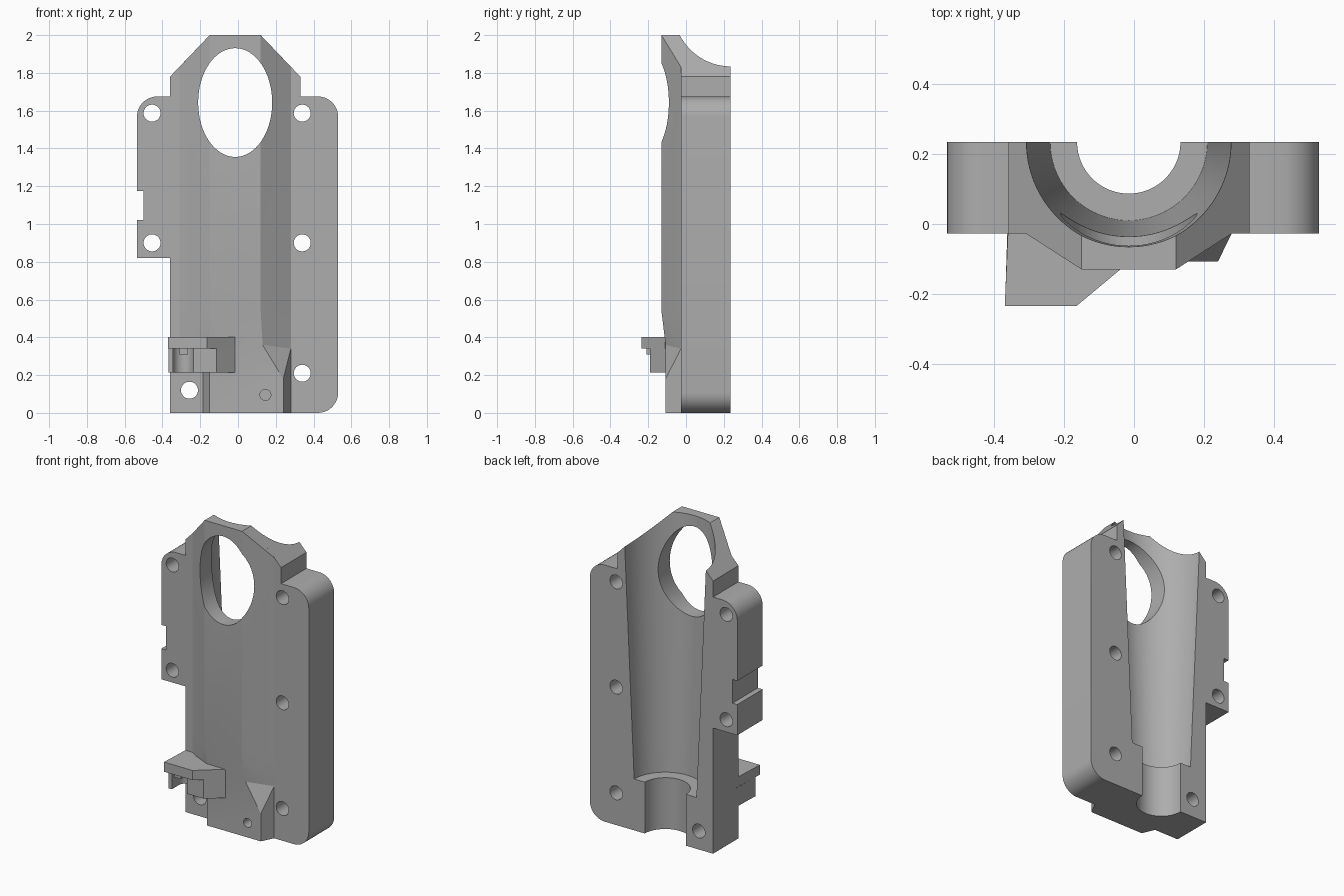
import bpy, bmesh, math
from mathutils import Vector

old = bpy.data.objects.get("Cube")
if old:
    bpy.data.objects.remove(old, do_unlink=True)

grey = bpy.data.materials.new("plain grey")
grey.use_nodes = True
colour = (0.42, 0.42, 0.42, 1)
grey.diffuse_color = colour
grey.node_tree.nodes["Principled BSDF"].inputs["Base Color"].default_value = colour

CX = -0.015                 # centre line of the bore
FRONT, BACK = -0.027, 0.235  # faces of the flange


def finish(name, bm):
    bmesh.ops.recalc_face_normals(bm, faces=bm.faces)
    mesh = bpy.data.meshes.new(name)
    bm.to_mesh(mesh)
    bm.free()
    mesh.materials.append(grey)
    obj = bpy.data.objects.new(name, mesh)
    bpy.context.collection.objects.link(obj)
    return obj


def prism(name, pts, lo, hi, axis="y"):
    """Extrude an outline along y (points are x, z) or z (points are x, y)."""
    bm = bmesh.new()
    place = (lambda a, b: (a, lo, b)) if axis == "y" else (lambda a, b: (a, b, lo))
    face = bm.faces.new([bm.verts.new(place(a, b)) for a, b in pts])
    moved = bmesh.ops.extrude_face_region(bm, geom=[face])["geom"]
    shift = Vector((0, hi - lo, 0) if axis == "y" else (0, 0, hi - lo))
    bmesh.ops.translate(bm, vec=shift, verts=[v for v in moved if isinstance(v, bmesh.types.BMVert)])
    return finish(name, bm)


def hull(name, pts):
    bm = bmesh.new()
    for p in pts:
        bm.verts.new(p)
    bmesh.ops.convex_hull(bm, input=bm.verts)
    bmesh.ops.dissolve_limit(bm, angle_limit=0.01, verts=bm.verts, edges=bm.edges)
    return finish(name, bm)


def arc(cx, cz, rx, start, end, n=10, rz=None):
    rz = rz or rx
    angles = [math.radians(start + (end - start) * i / n) for i in range(n + 1)]
    return [(cx + rx * math.cos(a), cz + rz * math.sin(a)) for a in angles]


def ellipse(cx, cz, rx, rz=None, n=48):
    return arc(cx, cz, rx, 0, 360, n, rz)[:-1]


def cone(name, r1, r2, z1, z2):
    bm = bmesh.new()
    bmesh.ops.create_cone(bm, cap_ends=True, segments=96, radius1=r1, radius2=r2, depth=z2 - z1)
    bmesh.ops.translate(bm, vec=(CX, BACK, (z1 + z2) / 2), verts=bm.verts)
    return finish(name, bm)


def combine(target, tool, operation):
    mod = target.modifiers.new(operation.lower(), "BOOLEAN")
    mod.operation, mod.solver, mod.object = operation, "EXACT", tool
    bpy.context.view_layer.objects.active = target
    bpy.ops.object.modifier_apply(modifier=mod.name)
    bpy.data.objects.remove(tool, do_unlink=True)


# Flange plate with rounded corners, side notch and chamfered neck
R = 0.107
outline = [(-0.36, 0)] + arc(0.53 - R, R, R, -90, 0) + arc(0.53 - R, 1.675 - R, R, 0, 90)
outline += [(0.33, 1.675), (0.33, 1.78), (0.12, 2), (-0.15, 2), (-0.36, 1.78), (-0.36, 1.675)]
outline += arc(-0.535 + R, 1.675 - R, R, 90, 180)
outline += [(-0.535, 1.175), (-0.5, 1.175), (-0.5, 1.02), (-0.535, 1.02), (-0.535, 0.82), (-0.36, 0.82)]
housing = prism("housing", outline, FRONT, BACK)

# Raised front ridge, its top sloped to match the neck
ridge_pts, taper_pts = [], []
for s in (-1, 1):
    wide, narrow = CX + s * 0.295, CX + s * 0.135
    section = [(narrow, -0.13), (wide, FRONT), (wide, 0.1)]
    ridge_pts += [(x, y, 0.54) for x, y in section]
    ridge_pts += [(narrow, -0.13, 2), (narrow, 0.1, 2), (wide, FRONT, 1.832), (wide, 0.1, 1.832)]
    taper_pts += [(x, y, 0.54) for x, y in section]
    taper_pts += [(wide, FRONT, 0.34), (wide, 0.1, 0.34)]
combine(housing, hull("ridge", ridge_pts), "UNION")

# Taper from the ridge down to the foot
taper_pts += [(0.13, -0.108, 0.36), (-0.15, -0.108, 0.4)]
combine(housing, hull("taper", taper_pts), "UNION")

# Foot block with a sloped right corner
foot_pts = [(x, y, 0) for x, y in
            ((-0.185, 0.1), (-0.185, FRONT), (-0.15, -0.108), (0.24, -0.108), (0.28, FRONT), (0.28, 0.1))]
foot_pts += [(0.24, -0.108, 0.18), (0.28, FRONT, 0.34), (0.28, 0.1, 0.34), (0.13, -0.108, 0.36),
             (-0.15, -0.108, 0.4), (-0.185, FRONT, 0.4), (-0.185, 0.1, 0.4)]
combine(housing, hull("foot", foot_pts), "UNION")

# Tapered bore, narrow lower bore and the oval window
combine(housing, cone("bore", 0.225, 0.305, 0.335, 2.1), "DIFFERENCE")
combine(housing, cone("lower_bore", 0.148, 0.148, -0.1, 0.4), "DIFFERENCE")
combine(housing, prism("window", ellipse(CX, 1.643, 0.196, 0.288, 64), -0.3, BACK + 0.1), "DIFFERENCE")

# Screw holes through the flange, and a blind hole in the foot
for x, z in ((-0.455, 1.587), (-0.455, 0.9), (0.34, 1.587), (0.34, 0.9), (0.34, 0.21), (-0.257, 0.12)):
    combine(housing, prism("screw_hole", ellipse(x, z, 0.045, n=32), -0.3, 0.4), "DIFFERENCE")
combine(housing, prism("blind_hole", ellipse(0.145, 0.095, 0.029, n=24), -0.3, -0.03), "DIFFERENCE")

# Clip bracket: top plate, slotted lower body and a small tab
clip_top = prism("clip_top", [(-0.36, 0), (-0.37, -0.235), (-0.165, -0.235), (-0.015, -0.11), (-0.015, 0)],
                 0.34, 0.403, "z")
slot = arc(-0.29, -0.12, 0.055, 0, -180, 16)
slot = [(x, -0.24 - y) for x, y in slot]
body = [(-0.362, 0), (-0.368, -0.19), (-0.345, -0.19)] + slot[::-1]
body += [(-0.235, -0.19), (-0.115, -0.19), (-0.015, -0.108), (-0.015, 0)]
clip_body = prism("clip_body", body, 0.215, 0.34, "z")
clip_tab = prism("clip_tab", [(-0.31, 0.31), (-0.265, 0.31), (-0.265, 0.345), (-0.31, 0.345)], -0.21, -0.05)

# Smooth the curved surfaces and keep the edges crisp
for obj in (housing, clip_top, clip_body, clip_tab):
    bpy.ops.object.select_all(action="DESELECT")
    obj.select_set(True)
    bpy.context.view_layer.objects.active = obj
    bpy.ops.object.shade_smooth_by_angle(angle=math.radians(20))
